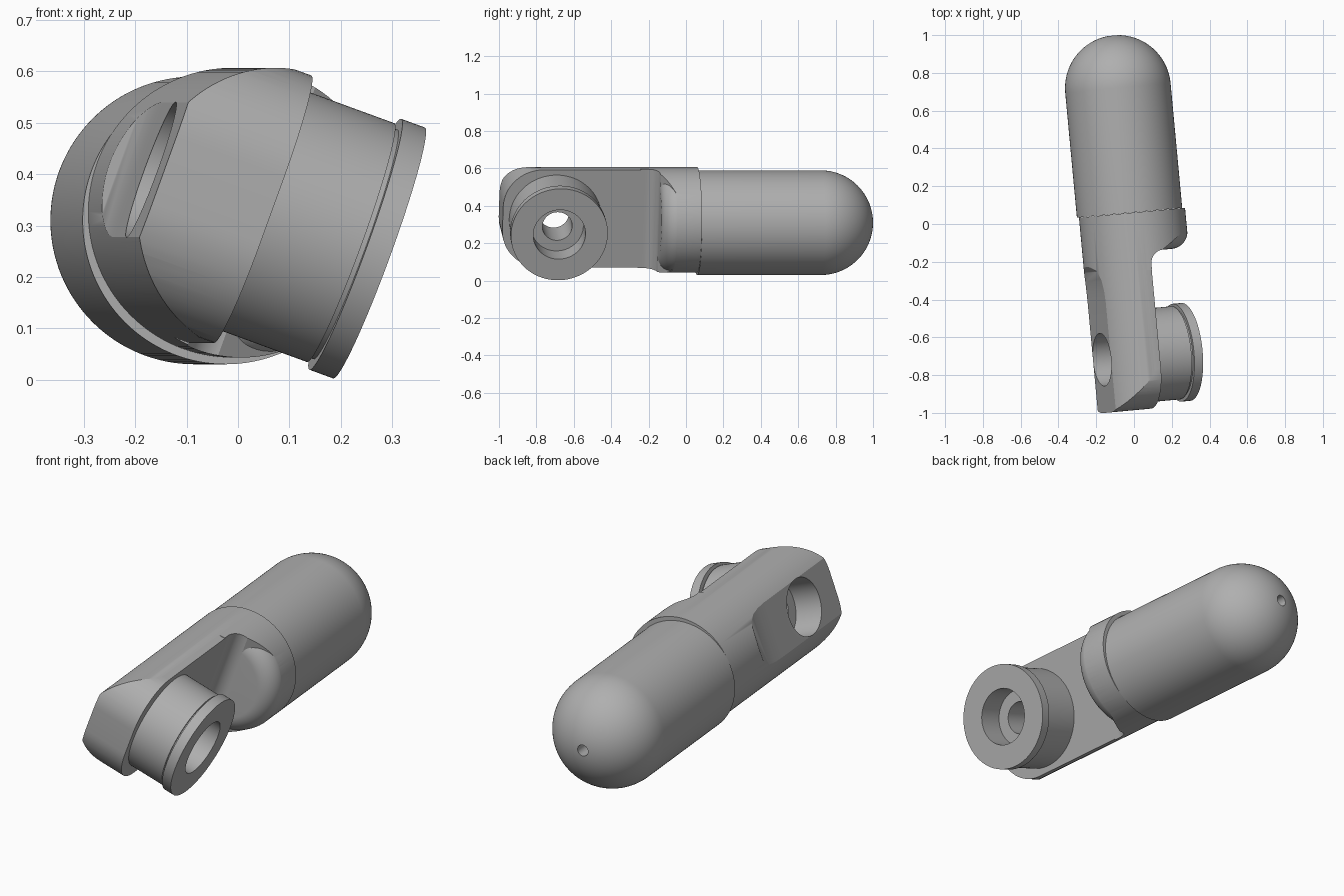
import bpy, bmesh
from math import sin, cos, pi, radians
from mathutils import Matrix, Vector

if "Cube" in bpy.data.objects:
    bpy.data.objects.remove(bpy.data.objects["Cube"])

SEGS = 128
X, Y, Z = Vector((1, 0, 0)), Vector((0, 1, 0)), Vector((0, 0, 1))

grey = bpy.data.materials.new("plain_grey")
grey.use_nodes = True
grey.diffuse_color = (0.43, 0.43, 0.43, 1)
grey.node_tree.nodes["Principled BSDF"].inputs["Base Color"].default_value = grey.diffuse_color


def finish(name, bm):
    bmesh.ops.remove_doubles(bm, verts=bm.verts, dist=1e-5)
    bmesh.ops.recalc_face_normals(bm, faces=bm.faces)
    mesh = bpy.data.meshes.new(name)
    bm.to_mesh(mesh)
    bm.free()
    mesh.materials.append(grey)
    obj = bpy.data.objects.new(name, mesh)
    bpy.context.collection.objects.link(obj)
    return obj


def lathe(name, profile, axis, offset=0.0, closed=False):
    """Revolve (radius, height) points about an axis, shifted along y."""
    bm = bmesh.new()
    pts = [bm.verts.new(axis * h + Z * r) for r, h in profile]
    pairs = list(zip(pts, pts[1:])) + ([(pts[-1], pts[0])] if closed else [])
    edges = [bm.edges.new(p) for p in pairs]
    bmesh.ops.spin(bm, geom=pts + edges, cent=(0, 0, 0), axis=axis,
                   angle=2 * pi, steps=SEGS, use_merge=True)
    bmesh.ops.translate(bm, verts=bm.verts, vec=Y * offset)
    return finish(name, bm)


def prism(name, points, u, v, depth):
    """Extrude a polygon given in the u, v plane, centred on that plane."""
    n = u.cross(v)
    bm = bmesh.new()
    face = bm.faces.new([bm.verts.new(u * a + v * b - n * depth) for a, b in points])
    out = bmesh.ops.extrude_face_region(bm, geom=[face])["geom"]
    bmesh.ops.translate(bm, verts=[g for g in out if isinstance(g, bmesh.types.BMVert)],
                        vec=n * depth * 2)
    return finish(name, bm)


def combine(obj, tool, operation):
    mod = obj.modifiers.new(operation.lower(), "BOOLEAN")
    mod.operation, mod.solver, mod.object = operation, "EXACT", tool
    bpy.ops.object.select_all(action="DESELECT")
    bpy.context.view_layer.objects.active = obj
    obj.select_set(True)
    bpy.ops.object.modifier_apply(modifier=mod.name)
    bpy.data.objects.remove(tool)


def arc(cx, cy, r, start, end, steps=16):
    angles = [radians(start + (end - start) * i / steps) for i in range(steps + 1)]
    return [(cx + r * cos(a), cy + r * sin(a)) for a in angles]


# Domed rear capsule with a small hole in its tip
R = 0.28
capsule = lathe("rear_capsule", [(0, 0.06), (R, 0.06)] + arc(0, 0.723, R, 0, 90, 32), Y)
combine(capsule, lathe("tip_cutter", [(0, 0.85), (0.028, 0.85), (0.028, 1.1), (0, 1.1)], Y),
        "DIFFERENCE")

# Front body: cylinder with a rounded tongue end
RB = 0.282
END, CORNER, HALF = -0.982, 0.21, 0.277
body = lathe("front_body", [(0, END - 0.1), (RB, END - 0.1), (RB, 0.06), (0, 0.06)], Y)
yc, zc = END + CORNER, HALF - CORNER
outline = ([(0.2, -0.4), (0.2, 0.4), (-0.25, 0.4), (-0.25, HALF)]
           + arc(yc, zc, CORNER, 90, 180) + arc(yc, -zc, CORNER, 180, 270)
           + [(-0.25, -HALF), (-0.25, -0.4)])
combine(body, prism("end_shape", outline, Y, Z, 0.5), "INTERSECT")

# Flat side of the tongue, with a filleted shoulder and rounded rim
FLAT, SHOULDER, FILLET = -0.02, -0.15, 0.07
side = ([(FLAT, -1.3)] + arc(FLAT + FILLET, SHOULDER - FILLET, FILLET, 180, 90)
        + [(0.19, -0.07), (0.5, -0.07), (0.5, -1.3)])
side_cutter = prism("side_cutter", side, X, Y, 0.5)
RIM = 0.09
core = lathe("rim_core", [(0, SHOULDER)] + arc(RB + 0.001 - RIM, SHOULDER + RIM, RIM, 270, 360)
             + [(RB + 0.001, 0.2), (0, 0.2)], Y)
combine(side_cutter, core, "DIFFERENCE")
combine(body, side_cutter, "DIFFERENCE")

# Shallow pocket on the opposite side, ramping out at its back
ramp = [(-0.245, -1.3), (-0.245, -0.40), (-0.247, -0.34), (-0.252, -0.285),
        (-0.263, -0.235), (-0.29, -0.19), (-0.5, -0.19), (-0.5, -1.3)]
combine(body, prism("pocket_cutter", ramp, X, Y, 0.5), "DIFFERENCE")

# Stepped bore through the tongue
PIN_Y = -0.70
bore = [(0, -0.5), (0.14, -0.5), (0.14, -0.1), (0.08, -0.1), (0.08, 0.3), (0, 0.3)]
combine(body, lathe("bore_cutter", bore, X, PIN_Y), "DIFFERENCE")

# Hollow flanged boss on the flat side
boss = lathe("flanged_boss", [
    (0.08, -0.03), (0.2475, -0.03), (0.2475, 0.17), (0.238, 0.17), (0.238, 0.18),
    (0.26, 0.18), (0.26, 0.229), (0.14, 0.229), (0.14, 0.1), (0.08, 0.1)],
    X, PIN_Y, closed=True)

# Place the parts: yaw for all, roll for the front
yaw = Matrix.Rotation(radians(5.33), 4, "Z")
roll = Matrix.Rotation(radians(20), 4, "Y")
capsule.data.transform(Matrix.Translation((-0.018, 0, 0.31)) @ yaw)
for part in (body, boss):
    part.data.transform(Matrix.Translation((-0.005, 0, 0.325)) @ yaw @ roll)

bpy.ops.object.select_all(action="DESELECT")
for part in (capsule, body, boss):
    part.select_set(True)
bpy.context.view_layer.objects.active = body
bpy.ops.object.shade_smooth_by_angle(angle=radians(25))
